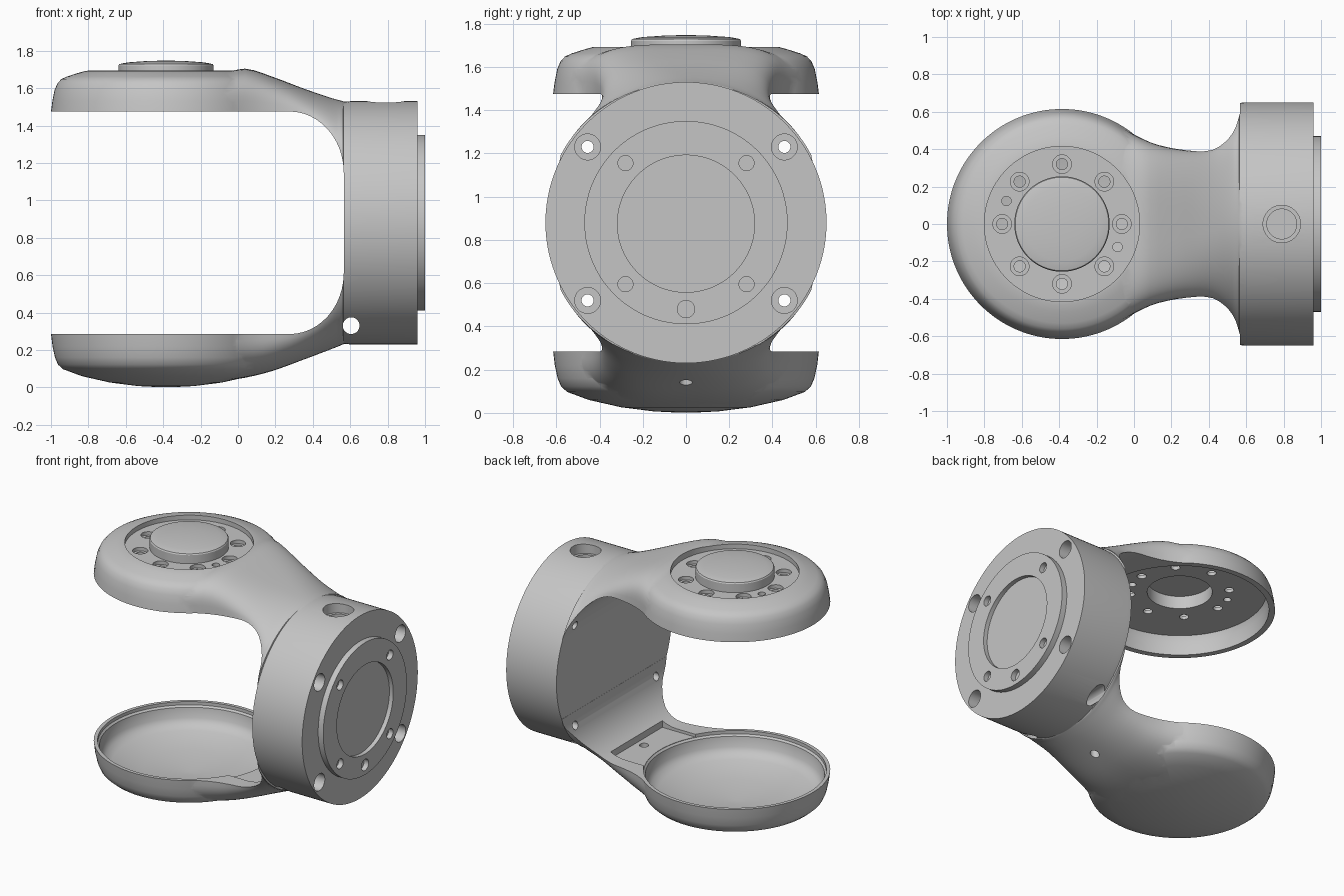
import bpy, bmesh, math
from mathutils import Matrix, Vector

if "Cube" in bpy.data.objects:
    bpy.data.objects.remove(bpy.data.objects["Cube"])

MID = 0.88       # height of the ring axis
HUB = -0.385     # x of the hub axis

grey = bpy.data.materials.new("machined_grey")
grey.diffuse_color = (0.56, 0.56, 0.56, 1)
grey.use_nodes = True
grey.node_tree.nodes["Principled BSDF"].inputs["Base Color"].default_value = grey.diffuse_color


def make(name, bm):
    bmesh.ops.recalc_face_normals(bm, faces=bm.faces)
    me = bpy.data.meshes.new(name)
    bm.to_mesh(me)
    bm.free()
    me.materials.append(grey)
    ob = bpy.data.objects.new(name, me)
    bpy.context.collection.objects.link(ob)
    return ob


def skin(bm, rings):
    """Bridge closed rings of points and cap both ends."""
    loops = [[bm.verts.new(p) for p in r] for r in rings]
    n = len(loops[0])
    for a, b in zip(loops, loops[1:]):
        for i in range(n):
            j = (i + 1) % n
            bm.faces.new((a[i], a[j], b[j], b[i]))
    bm.faces.new(loops[0])
    bm.faces.new(loops[-1])


def lathe(name, profile, origin=(0, 0, 0), axis='Z', seg=96):
    """Revolve (radius, distance along axis) points."""
    bm = bmesh.new()
    rings = []
    for r, h in profile:
        ring = []
        for i in range(seg):
            a = 2 * math.pi * (i + 0.5) / seg
            c, s = r * math.cos(a), r * math.sin(a)
            p = {'Z': (c, s, h), 'X': (h, c, s), 'Y': (c, h, s)}[axis]
            ring.append(Vector(p) + Vector(origin))
        rings.append(ring)
    skin(bm, rings)
    return make(name, bm)


def cyl(r, lo, hi, origin, axis='Z', seg=24):
    return lathe("cutter", [(r, lo), (r, hi)], origin, axis, seg)


def boolean(target, others, op='DIFFERENCE'):
    bpy.context.view_layer.objects.active = target
    for ob in others:
        m = target.modifiers.new("b", 'BOOLEAN')
        m.operation, m.solver, m.object = op, 'EXACT', ob
        bpy.ops.object.modifier_apply(modifier=m.name)
        bpy.data.objects.remove(ob)


def curve(knots, x):
    """Smooth interpolation through (x, value) knots."""
    def slope(i):
        a, b = knots[max(i - 1, 0)], knots[min(i + 1, len(knots) - 1)]
        return (b[1] - a[1]) / (b[0] - a[0])
    if x >= knots[-1][0]:
        return knots[-1][1]
    i = max(k for k in range(len(knots) - 1) if knots[k][0] <= x or k == 0)
    (x0, y0), (x1, y1) = knots[i], knots[i + 1]
    d = x1 - x0
    t = (x - x0) / d
    return ((2*t**3 - 3*t*t + 1) * y0 + (t**3 - 2*t*t + t) * d * slope(i)
            + (3*t*t - 2*t**3) * y1 + (t**3 - t*t) * d * slope(i + 1))


WIDTH = [(-0.2, .57), (-0.1, .535), (0, .478), (.1, .432), (.2, .406), (.3, .392),
         (.37, .388), (.43, .4), (.48, .432), (.52, .475), (.545, .52), (.565, .588)]


def neck(name, crest, power):
    """Loft from the hub to the ring; the section turns from a rounded box to a ring arc."""
    fillet = [.275 + .29 * math.sin(math.pi / 2 * k / 12) for k in range(13)]
    xs = [-0.2 + .0475 * k for k in range(10)] + fillet + [.6]
    half = math.asin(.588 / .649)
    rings = []
    for x in xs:
        w, top = curve(WIDTH, x), curve(crest, x)
        e = min(max((x - .275) / .29, 0), 1)
        low = 1.15 + .325 * math.sqrt(1 - e * e)
        f = min(max((x - .1) / .465, 0), 1)
        f = f * f * (3 - 2 * f)
        ring = []
        for k in range(41):
            t = math.pi * k / 40
            c, s = math.cos(t), max(math.sin(t), 0)
            u0, h0 = math.copysign(abs(c) ** power, c), s ** power
            a = half * (1 - 2 * k / 40)
            u1 = math.sin(a) / math.sin(half)
            h1 = (math.cos(a) - math.cos(half)) / (1 - math.cos(half))
            ring.append((x, w * (u0 + (u1 - u0) * f),
                         low + (top - low) * max(h0 + (h1 - h0) * f, 0)))
        rings.append(ring)
    bm = bmesh.new()
    skin(bm, rings)
    return make(name, bm)


# Ring body
body = lathe("yoke_body", [(.648, .566), (.65, .6), (.65, .96)], (0, 0, MID), 'X', 128)

# Upper arm: rounded hub disc and neck
upper_hub = lathe("upper_hub", [(.615, 1.475), (.608, 1.53), (.596, 1.59), (.58, 1.627),
                                (.56, 1.648), (.53, 1.662), (.47, 1.681), (.43, 1.692),
                                (.39, 1.695)], (HUB, 0, 0))
upper_neck = neck("upper_neck", [(-.2, 1.685), (-.05, 1.693), (.05, 1.703), (.2, 1.655),
                                 (.35, 1.598), (.5, 1.547), (.565, 1.529)], .55)

# Lower arm: domed bowl and neck, the neck mirrored below the ring axis
lower_hub = lathe("lower_hub", [(.615, .285), (.607, .22), (.594, .16), (.578, .122),
                                (.55, .097), (.45, .06), (.3, .026), (.15, .007),
                                (.03, .001)], (HUB, 0, 0))
lower_neck = neck("lower_neck", [(-.2, 1.73), (-.1, 1.728), (0, 1.715), (.1, 1.695),
                                 (.2, 1.667), (.35, 1.612), (.5, 1.555), (.565, 1.529)], .75)
lower_neck.data.transform(Matrix.Translation((0, 0, 2 * MID)) @ Matrix.Diagonal((1, 1, -1, 1)))
lower_neck.data.flip_normals()
boolean(body, [upper_hub, upper_neck, lower_hub, lower_neck], 'UNION')

# Hollows under the upper hub, in its top and in the lower bowl
hub = (HUB, 0, 0)
cuts = [lathe("cutter", [(.575, 1.4), (.575, 1.57), (.56, 1.61)], hub),
        cyl(.415, 1.66, 1.8, hub, seg=96),
        cyl(.21, 1.5, 1.7, hub, seg=64),
        lathe("cutter", [(.59, .4), (.59, .262), (.578, .25), (.568, .18), (.545, .145),
                         (.5, .122), (.3, .075), (.03, .05)], hub)]

# Shallow cable recess on the lower neck, with its drain hole
bm = bmesh.new()
bmesh.ops.create_cube(bm, size=1, matrix=Matrix.Translation((.19, 0, .365)) @
                      Matrix.Diagonal((.4, .58, .2, 1)))
cuts += [make("cutter", bm), cyl(.03, 0, .4, (.33, 0, 0))]

# Hub bolt circle and two dowel holes
for k in range(8):
    a = math.pi * k / 4
    p = (HUB + .32 * math.cos(a), .32 * math.sin(a), 0)
    cuts += [cyl(.05, 1.635, 1.8, p), cyl(.03, 1.5, 1.8, p)]
for s in (-1, 1):
    cuts.append(cyl(.025, 1.5, 1.8, (HUB + .297 * s, -.123 * s, 0)))

# Ring: corner bolts, top cable port and cross hole
for sy in (-1, 1):
    for sz in (-1, 1):
        p = (0, .455 * sy, MID - .005 + .355 * sz)
        cuts += [cyl(.06, .86, 1.1, p, 'X'), cyl(.028, .4, 1.1, p, 'X')]
cuts += [cyl(.1, 1.46, 1.7, (.79, 0, 0), seg=48), cyl(.08, 1.3, 1.7, (.79, 0, 0), seg=48),
         cyl(.045, -.8, .8, (.605, 0, .33), 'Y')]
boolean(body, cuts)

# Raised hub cap
cap = lathe("hub_cap", [(.255, 1.63), (.255, 1.72), (.25, 1.728), (.235, 1.732), (.2, 1.738),
                        (.1, 1.745), (.02, 1.747)], hub)
boolean(cap, [cyl(.21, 1.5, 1.7, hub, seg=64)])

# Mounting plate with central recess, screw holes and dowel hole
plate = lathe("mounting_plate", [(.47, .95), (.47, 1.0)], (0, 0, MID), 'X')
holes = [cyl(.317, .97, 1.1, (0, 0, MID - .005), 'X', 96), cyl(.04, .965, 1.1, (0, 0, .48), 'X')]
for sy in (-1, 1):
    for sz in (-1, 1):
        holes.append(cyl(.035, .965, 1.1, (0, .28 * sy, MID - .005 + .28 * sz), 'X'))
boolean(plate, holes)

for ob in (body, cap, plate):
    bpy.ops.object.select_all(action='DESELECT')
    ob.select_set(True)
    bpy.context.view_layer.objects.active = ob
    bpy.ops.object.shade_smooth_by_angle(angle=math.radians(30))
